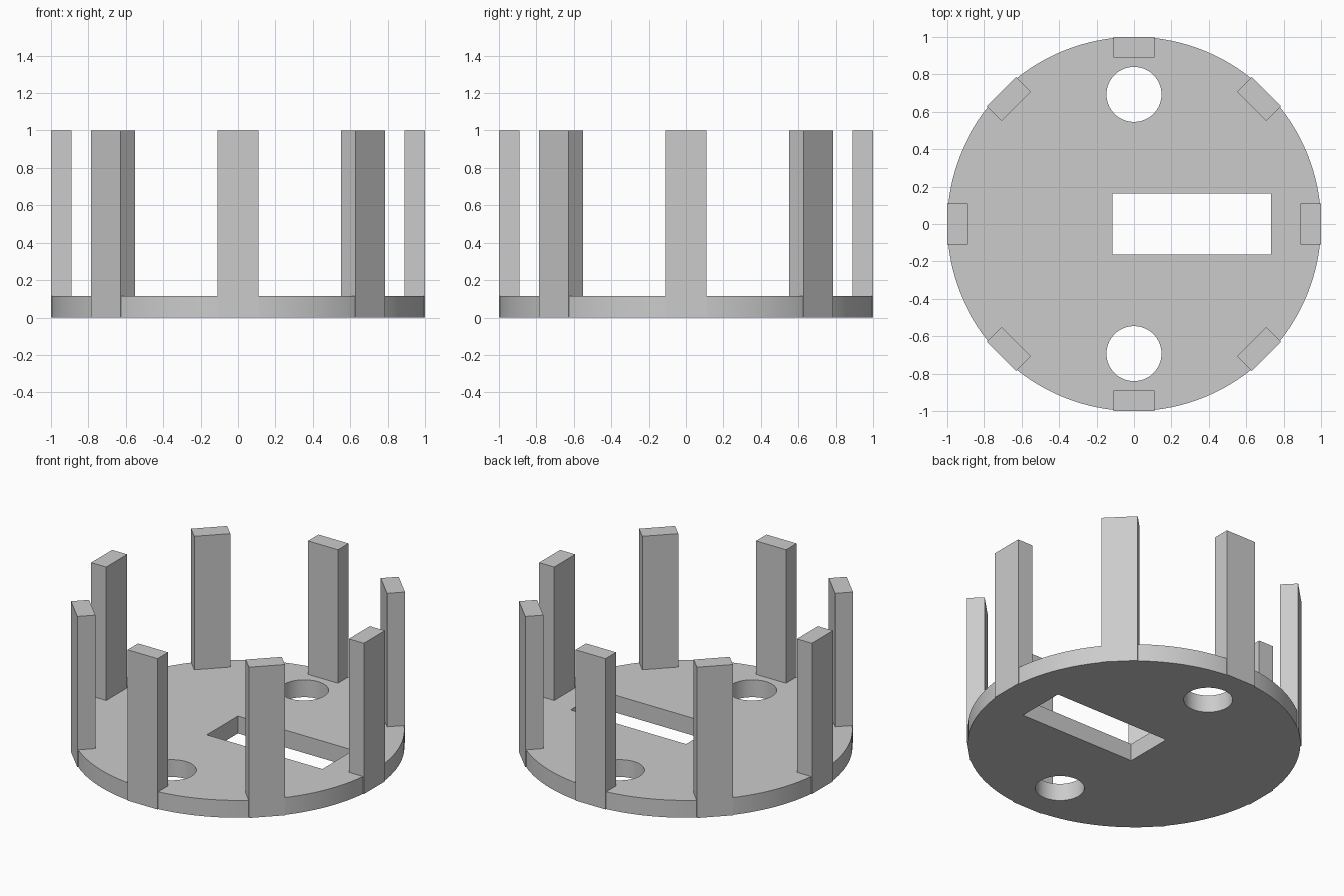
import bpy
from math import pi, radians, cos, sin

cube = bpy.data.objects.get("Cube")
if cube:
    bpy.data.objects.remove(cube, do_unlink=True)

PLATE_H = 0.115
POST_W, POST_D = 0.22, 0.11

grey = bpy.data.materials.new("mid_grey")
grey.use_nodes = True
grey.diffuse_color = (0.6, 0.6, 0.6, 1)
grey.node_tree.nodes["Principled BSDF"].inputs["Base Color"].default_value = (0.6, 0.6, 0.6, 1)


def add_box(name, center, size, angle=0):
    bpy.ops.mesh.primitive_cube_add(size=1, location=center, rotation=(0, 0, angle))
    ob = bpy.context.object
    ob.name = name
    ob.scale = size
    bpy.ops.object.transform_apply(location=False, rotation=False, scale=True)
    ob.data.materials.append(grey)
    return ob


def add_disc(name, center, radius, height, sides):
    bpy.ops.mesh.primitive_cylinder_add(vertices=sides, radius=radius, depth=height, location=center)
    ob = bpy.context.object
    ob.name = name
    ob.data.materials.append(grey)
    return ob


# Round base plate
plate = add_disc("base_plate", (0, 0, PLATE_H / 2), 1, PLATE_H, 128)

# Two round holes and one off-centre slot cut through the plate
cutters = [add_disc("hole_cutter", (0, s * 0.693, PLATE_H / 2), 0.147, 0.4, 64) for s in (-1, 1)]
cutters.append(add_box("slot_cutter", (0.309, 0, PLATE_H / 2), (0.848, 0.326, 0.4)))
bpy.context.view_layer.objects.active = plate
for cutter in cutters:
    mod = plate.modifiers.new("cut", "BOOLEAN")
    mod.operation = "DIFFERENCE"
    mod.solver = "EXACT"
    mod.object = cutter
    bpy.ops.object.modifier_apply(modifier=mod.name)
    bpy.data.objects.remove(cutter, do_unlink=True)

# Smooth curved walls, sharp rims
bpy.ops.object.select_all(action="DESELECT")
plate.select_set(True)
bpy.context.view_layer.objects.active = plate
bpy.ops.object.shade_smooth_by_angle(angle=radians(30))

# Eight upright posts around the rim, running down to the floor
for i in range(8):
    a = i * pi / 4
    r = 1 - POST_D / 2
    add_box(f"rim_post_{i + 1}", (r * cos(a), r * sin(a), 0.5), (POST_D, POST_W, 1), a)
